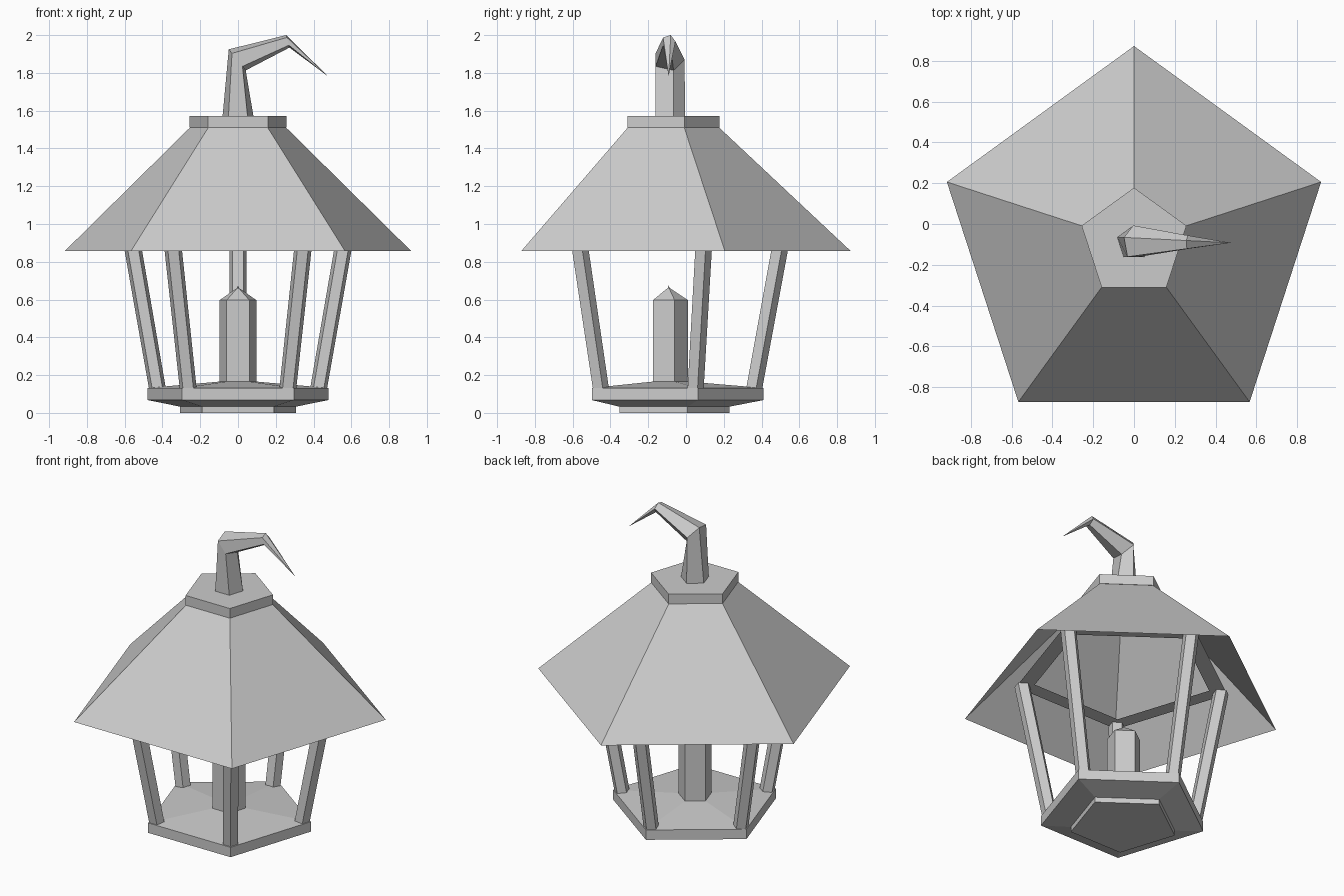
import bpy
from math import sin, cos, pi, radians
from mathutils import Vector

if "Cube" in bpy.data.objects:
    bpy.data.objects.remove(bpy.data.objects["Cube"])

CY = -0.092                       # axis of the five-sided lantern
ANG = [pi / 2 + i * 2 * pi / 5 for i in range(5)]


def pent(r, z, x=0, y=CY):
    return [Vector((x + r * cos(a), y + r * sin(a), z)) for a in ANG]


def loft(name, rings, start=True, end=True):
    """Skin five-point rings; a one-point ring makes a tip."""
    verts, faces, idx = [], [], []
    for ring in rings:
        idx.append(list(range(len(verts), len(verts) + len(ring))))
        verts += ring
    for a, b in zip(idx, idx[1:]):
        for i in range(5):
            j = (i + 1) % 5
            faces.append((a[i], a[j], b[0]) if len(b) == 1 else (a[i], a[j], b[j], b[i]))
    if start:
        faces.append(idx[0][::-1])
    if end and len(idx[-1]) == 5:
        faces.append(idx[-1])
    mesh = bpy.data.meshes.new(name)
    mesh.from_pydata([tuple(v) for v in verts], [], faces)
    obj = bpy.data.objects.new(name, mesh)
    bpy.context.collection.objects.link(obj)
    return obj


# Base: foot, flared underside, rim and gently raised floor
loft("base", [pent(r, z) for r, z in
              [(0.322, 0), (0.322, 0.033), (0.503, 0.068), (0.503, 0.132), (0.1, 0.166)]])

# Candle with pointed top and small wick
loft("candle", [pent(0.102, 0.16), pent(0.102, 0.597), pent(0.014, 0.656),
                pent(0.006, 0.66), [Vector((0, CY, 0.677))]])

# Leaning corner posts, built at the back and turned about the axis
for i in range(5):
    post = loft(f"post_{i + 1}", [pent(0.047, 0.12, 0, 0.447),
                                  pent(0.049, 1.03, 0, 0.614)])
    post.location = (0, CY, 0)
    post.rotation_euler.z = radians(72 * i)

# Flat ledge on top of the posts, under the roof
loft("roof_ledge", [pent(0.54, 1.03), pent(0.655, 1.03)][::-1], start=False, end=False)

# Thin open roof and its cap
loft("roof", [pent(0.964, 0.857), pent(0.268, 1.51)], start=False, end=False)
loft("roof_cap", [pent(0.27, 1.51), pent(0.27, 1.573)])

# Bent tapering hook: centre x, z, in-plane radius, depth radius, in-plane axis
rings = []
for x, z, ru, ry, ux, uz in [(0, 1.57, 0.086, 0.086, 1, 0),
                             (-0.004, 1.869, 0.075, 0.085, 0.63, -0.78),
                             (0.264, 1.967, 0.036, 0.036, 0.24, -0.97)]:
    rings.append([Vector((x + ru * cos(a) * ux, CY + ry * sin(a), z + ru * cos(a) * uz))
                  for a in ANG])
loft("hook", rings + [[Vector((0.475, CY, 1.783))]])
